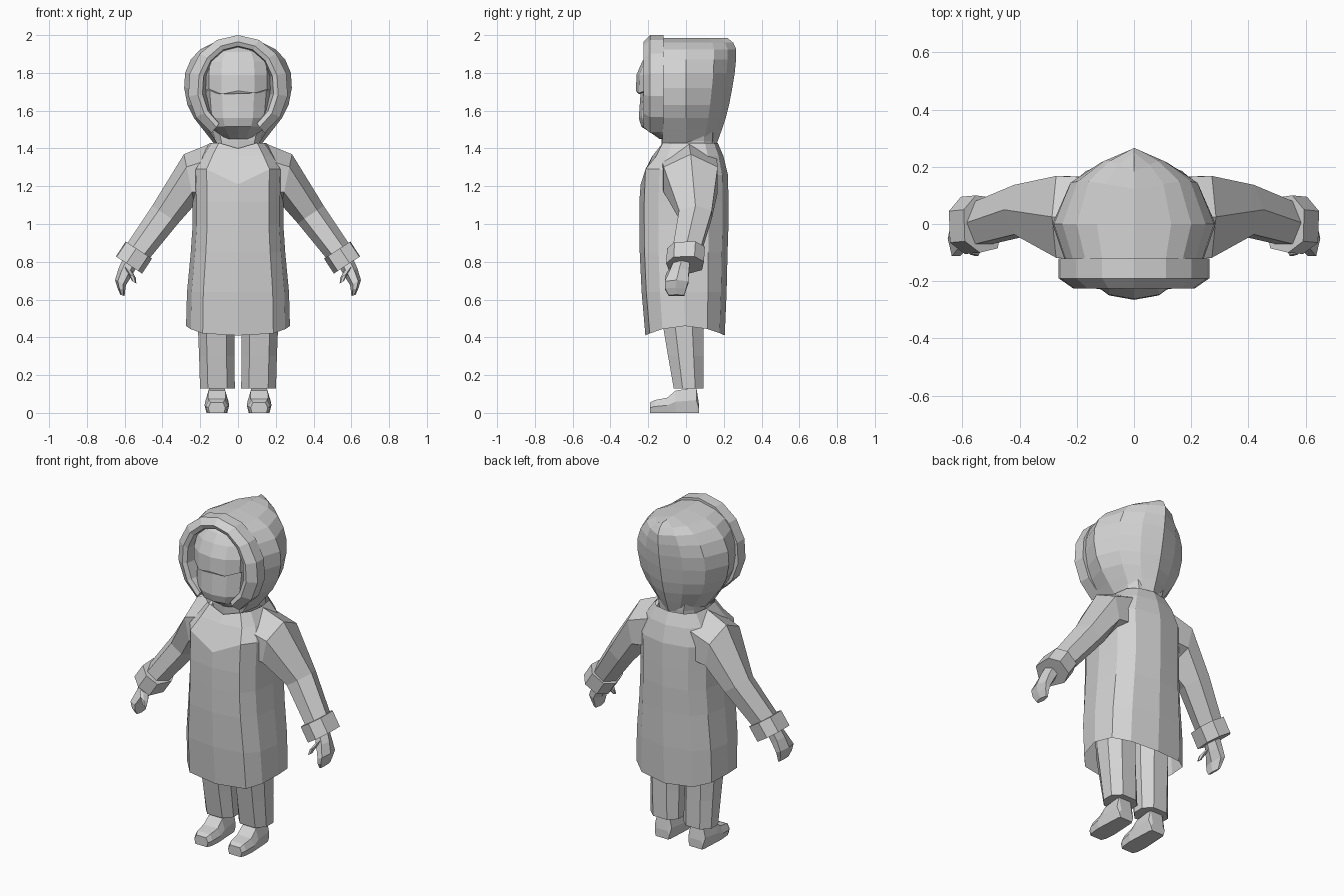
import bpy, bmesh, math
from mathutils import Vector

if "Cube" in bpy.data.objects:
    bpy.data.objects.remove(bpy.data.objects["Cube"])

grey = bpy.data.materials.new("light_grey")
grey.diffuse_color = (0.65, 0.65, 0.65, 1)
grey.use_nodes = True
grey.node_tree.nodes["Principled BSDF"].inputs["Base Color"].default_value = grey.diffuse_color


def loft(name, rings, closed=True, caps=True):
    """Skin a list of point rings with flat quads."""
    bm = bmesh.new()
    vs = [[bm.verts.new(p) for p in r] for r in rings]
    n = len(rings[0])
    for a, b in zip(vs, vs[1:]):
        for i in range(n if closed else n - 1):
            j = (i + 1) % n
            bm.faces.new((a[i], a[j], b[j], b[i]))
    if caps:
        bm.faces.new(vs[0])
        bm.faces.new(vs[-1])
    bmesh.ops.remove_doubles(bm, verts=bm.verts, dist=0.0005)
    bmesh.ops.recalc_face_normals(bm, faces=bm.faces)
    me = bpy.data.meshes.new(name)
    bm.to_mesh(me)
    bm.free()
    me.materials.append(grey)
    ob = bpy.data.objects.new(name, me)
    bpy.context.collection.objects.link(ob)
    return ob


def mirrored(half):
    return half + [(-x, y) for x, y in half[-2:0:-1]]


# Body and head sections, front to back on one side, then mirrored
BODY = mirrored([(0, -1), (.68, -.89), (.91, -.57), (1, 0), (.91, .56), (.62, .87), (0, 1)])
HEAD = mirrored([(0, -1), (.48, -.91), (.84, -.62), (1, 0), (.85, .6), (.5, .9), (0, 1)])


def level(z, hw, yf, yb, cx=0.0, sec=BODY):
    """Horizontal ring with half width hw spanning yf..yb."""
    cy, ry = (yf + yb) / 2, (yb - yf) / 2
    return [Vector((cx + x * hw, cy + y * ry, z)) for x, y in sec]


# Coat with a hem that dips at front and back, and a dipped chest yoke
coat = [level(*r) for r in [
    (.46, .275, -.215, .205), (.64, .27, -.235, .215), (.85, .25, -.245, .22),
    (1.0, .24, -.247, .225), (1.12, .24, -.247, .225), (1.26, .245, -.24, .222),
    (1.36, .20, -.178, .198), (1.43, .15, -.14, .168)]]
for p, (x, y) in zip(coat[0], BODY):
    p.z -= .05 * y * y
for i, dz in ((0, -.05), (1, .03), (11, .03), (2, .03), (10, .03)):
    coat[5][i].z += dz
coat[7][0].z -= .03
loft("coat", coat, caps=False)
loft("collar", [level(1.38, .13, -.125, .15), level(1.44, .13, -.13, .158),
                level(1.50, .15, -.13, .16)])

# Hood: horizontal rows from front opening around a back ridge
HOOD = [(1.43, .13, .165), (1.50, .185, .19), (1.56, .232, .21), (1.63, .268, .228),
        (1.72, .285, .245), (1.80, .28, .258), (1.87, .25, .265), (1.925, .20, .266),
        (1.96, .13, .25), (1.985, 0, .22)]
rows = []
for z, w, back in HOOD:
    side = [(.85 * w, -.125), (w, 0), (.79 * w, back * .56), (.42 * w, back * .83)]
    rows.append([Vector((x, y, z)) for x, y in side] + [Vector((0, back, z))]
                + [Vector((-x, y, z)) for x, y in side[::-1]])
loft("hood", rows, closed=False, caps=False)

# Thick chamfered hood rim, open below the chin
RIM = [(.266, .28, -.12), (.266, .28, -.19), (.215, .245, -.225),
       (.19, .222, -.215), (.172, .212, -.12)]
arch = []
for i in range(13):
    a = math.radians(-58 + 296 * i / 12)
    arch.append([Vector((rx * math.cos(a), y, 1.72 + rz * math.sin(a)))
                 for rx, rz, y in RIM])
loft("hood_rim", arch)

# Face and overhanging fringe
loft("face", [level(*r, sec=HEAD) for r in [
    (1.45, .08, -.14, .05), (1.475, .11, -.175, .06), (1.515, .145, -.236, .07),
    (1.56, .165, -.25, .08), (1.70, .178, -.24, .08), (1.82, .178, -.22, .08),
    (1.93, .11, -.15, .05)]])
fringe = [level(*r, sec=HEAD) for r in [
    (1.705, .182, -.265, .08), (1.79, .184, -.262, .08), (1.86, .175, -.232, .07),
    (1.91, .145, -.20, .06), (1.945, .07, -.15, .04)]]
for i, dz in ((0, 0), (1, -.012), (2, .008), (10, .01), (11, -.018)):
    fringe[0][i].z += dz
loft("fringe", fringe)

HEX = [(math.cos(math.radians(60 * k)), math.sin(math.radians(60 * k))) for k in range(6)]
OCT = [(.55, -1), (1, -.4), (1, .45), (.5, 1), (-.5, 1), (-1, .45), (-1, -.4), (-.55, -1)]
FWD = Vector((0, 1, 0))


def limb(name, stations, s, sec):
    """Loft along an arm: centre, thickness, depth, tilt of the thickness axis."""
    rings = []
    for c, r, d, tilt in stations:
        t = math.radians(tilt)
        across = Vector((math.cos(t), 0, math.sin(t)))
        ring = [Vector(c) + across * (u * r) + FWD * (v * d) for u, v in sec]
        rings.append([Vector((p.x * s, p.y, p.z)) for p in ring])
    return loft(name, rings)


for s, tag in ((1, "left"), (-1, "right")):
    # Sleeve flowing out of the yoke, and cuff
    limb(tag + "_sleeve", [((.13, .015, 1.265), .165, .17, 87),
                           ((.258, .025, 1.235), .137, .165, 78),
                           ((.385, .05, 1.05), .083, .10, 34),
                           ((.54, 0, .84), .07, .085, 33)], s, HEX)
    limb(tag + "_cuff", [((.525, 0, .862), .083, .10, 33), ((.577, -.005, .783), .083, .10, 33)],
         s, [(.95, -.6), (1, .5), (.4, 1), (-.6, .9), (-1, .2), (-.7, -.85), (.2, -1)])
    # Mitten-shaped hand and thumb
    limb(tag + "_hand", [((.57, -.02, .80), .043, .048, 33), ((.598, -.035, .745), .04, .058, 33),
                         ((.622, -.05, .69), .032, .072, 25), ((.618, -.055, .655), .022, .064, 20),
                         ((.612, -.05, .622), .012, .048, 20)], s, HEX)
    limb(tag + "_thumb", [((.585, -.055, .765), .03, .03, 33), ((.562, -.085, .728), .026, .025, 33),
                          ((.55, -.10, .692), .014, .014, 33)], s, HEX)
    # Trouser leg
    loft(tag + "_leg", [level(z, w, yf, yb, s * cx, OCT) for z, w, yf, yb, cx in [
        (.13, .092, -.065, .092, .109), (.30, .094, -.095, .092, .112),
        (.45, .097, -.12, .092, .115), (.72, .10, -.13, .10, .118)]])
    # Shoe lofted from toe to heel
    shoe = []
    for y, top, hw in [(-.19, .055, .045), (-.165, .068, .058), (-.10, .08, .065),
                       (-.055, .118, .062), (.055, .135, .055), (.068, .05, .048)]:
        shoe.append([Vector((s * .112 + u * hw, y, v * top)) for u, v in
                     [(-.85, 0), (.85, 0), (1, .5), (.72, 1), (-.72, 1), (-1, .5)]])
    loft(tag + "_shoe", shoe)
